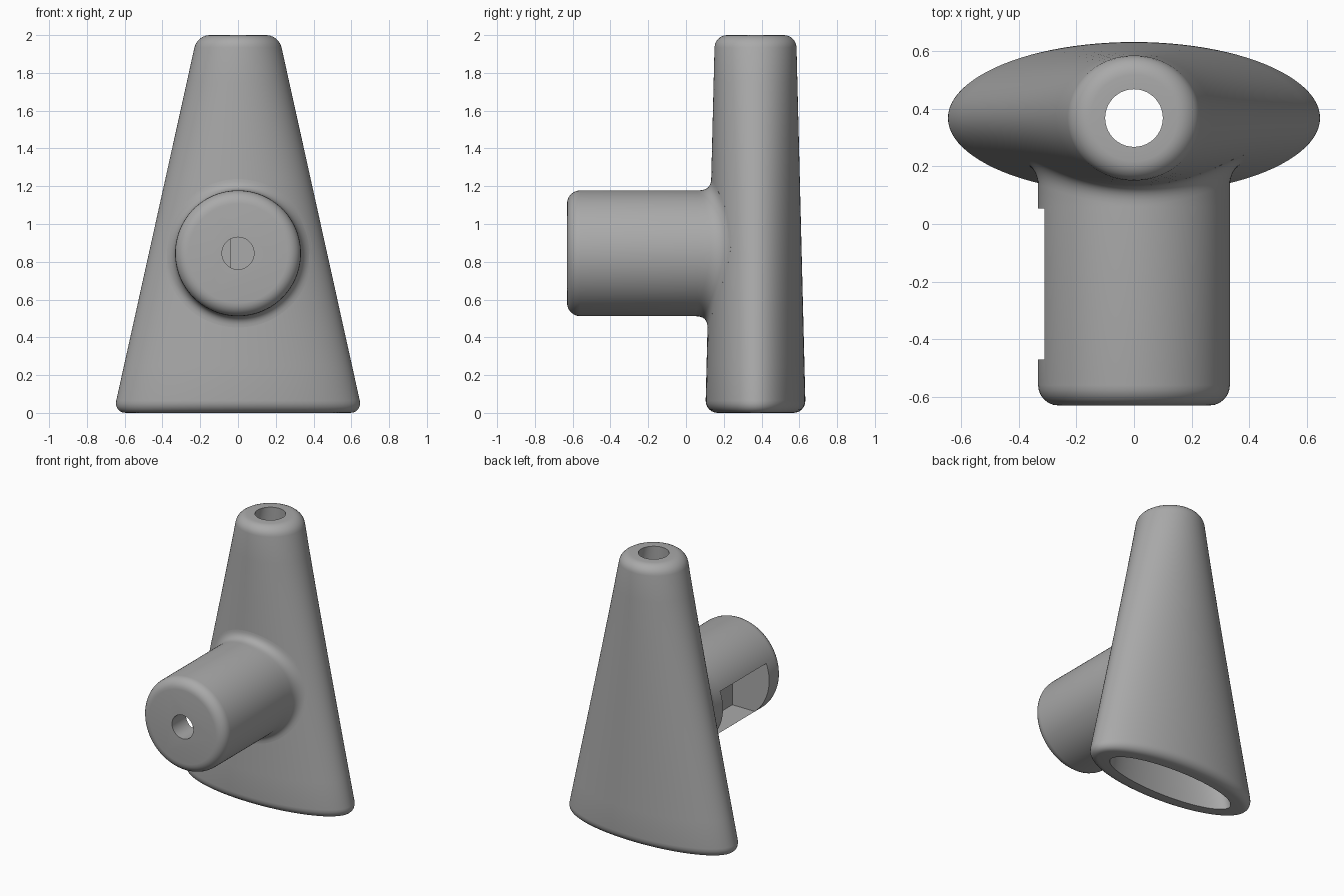
import bpy, bmesh
from math import sin, cos, pi, sqrt

cube = bpy.data.objects.get("Cube")
if cube:
    bpy.data.objects.remove(cube)

SEG = 96
BODY_Y = 0.368          # centre line of the tapered body
KNOB_Z, KNOB_R = 0.845, 0.333

grey = bpy.data.materials.new("plain grey")
grey.use_nodes = True
colour = (0.4, 0.4, 0.4, 1)
grey.diffuse_color = colour
grey.node_tree.nodes["Principled BSDF"].inputs["Base Color"].default_value = colour


def outer(z):
    """Half width and half depth of the body at height z."""
    return 0.659 - 0.2215 * z, 0.2655 - 0.025 * z


def front_y(x, z):
    """Front surface of the body."""
    rx, ry = outer(z)
    return BODY_Y - ry * sqrt(max(0, 1 - (x / rx) ** 2))


def loft(name, rings, loop=False):
    """Skin a list of point rings, either closed on itself or capped."""
    bm = bmesh.new()
    rows = [[bm.verts.new(p) for p in ring] for ring in rings]
    pairs = list(zip(rows, rows[1:]))
    if loop:
        pairs.append((rows[-1], rows[0]))
    for a, b in pairs:
        for i in range(SEG):
            j = (i + 1) % SEG
            bm.faces.new((a[i], a[j], b[j], b[i]))
    if not loop:
        bm.faces.new(rows[0])
        bm.faces.new(rows[-1])
    bmesh.ops.recalc_face_normals(bm, faces=bm.faces)
    mesh = bpy.data.meshes.new(name)
    bm.to_mesh(mesh)
    bm.free()
    obj = bpy.data.objects.new(name, mesh)
    bpy.context.collection.objects.link(obj)
    mesh.materials.append(grey)
    return obj


def activate(obj):
    bpy.ops.object.select_all(action="DESELECT")
    obj.select_set(True)
    bpy.context.view_layer.objects.active = obj


def cut(obj, cutter):
    cutter.hide_render = True
    mod = obj.modifiers.new("cut", "BOOLEAN")
    mod.operation, mod.solver, mod.object = "DIFFERENCE", "EXACT", cutter
    activate(obj)
    bpy.ops.object.modifier_apply(modifier=mod.name)
    bpy.data.objects.remove(cutter)


angles = [2 * pi * i / SEG for i in range(SEG)]
quarter = [i * pi / 12 for i in range(7)]


# Hollow tapered body: elliptical foot, round top, rounded rims
def ellipse(rx, ry, z):
    return [(rx * cos(a), BODY_Y + ry * sin(a), z) for a in angles]


def body_ring(z, inset):
    rx, ry = outer(z)
    return ellipse(rx - inset, ry - inset, z)


r = 0.065
rings = [body_ring(r * (1 - sin(t)), r * (1 - sin(pi / 2 - t))) for t in reversed(quarter)]
rings += [body_ring(0.25 * k, 0) for k in range(1, 8)]
rings += [body_ring(2 - r * (1 - sin(t)), r * (1 - cos(t))) for t in quarter]
rings += [ellipse(0.10 + 0.40 * (1 - z / 2), 0.10 + 0.05 * (1 - z / 2), z)
          for z in (2, 1.5, 1, 0.5, 0)]
body = loft("tapered_body", rings, loop=True)


# Round knob with a rounded nose and a flared root
def knob_ring(radius, y=None, sink=0.0):
    ring = []
    for a in angles:
        x, z = radius * cos(a), KNOB_Z + radius * sin(a)
        ring.append((x, front_y(x, z) + sink if y is None else y, z))
    return ring


r = 0.07
rings = [knob_ring(KNOB_R - r * (1 - sin(t)), -0.63 + r * (1 - cos(t))) for t in quarter]
rings.append(knob_ring(KNOB_R, 0.06))
for k in range(9):
    t = k / 8
    ring = []
    for a in angles:
        def on_body(rad):
            x, z = rad * cos(a), KNOB_Z + rad * sin(a)
            return x, front_y(x, z), z
        start = (KNOB_R * cos(a), on_body(KNOB_R)[1] - 0.065, KNOB_Z + KNOB_R * sin(a))
        mid, end = on_body(KNOB_R), on_body(KNOB_R + 0.06)
        ring.append(tuple((1 - t) ** 2 * p + 2 * t * (1 - t) * q + t * t * e
                          for p, q, e in zip(start, mid, end)))
    rings.append(ring)
rings += [knob_ring(rad, sink=0.03) for rad in (0.37, 0.25, 0.12, 0.01)]
knob = loft("side_knob", rings)

# Bore in the nose and pocket in the side of the knob
bpy.ops.mesh.primitive_cylinder_add(vertices=48, radius=0.085, depth=0.4,
                                    location=(0, -0.62, KNOB_Z), rotation=(pi / 2, 0, 0))
cut(knob, bpy.context.object)
bpy.ops.mesh.primitive_cube_add(size=1, location=(-0.24, -0.208, 0.78))
pocket = bpy.context.object
pocket.scale = (0.4, 0.525, 0.37)
cut(knob, pocket)

for obj in (body, knob):
    activate(obj)
    bpy.ops.object.shade_smooth_by_angle(angle=pi / 6)
